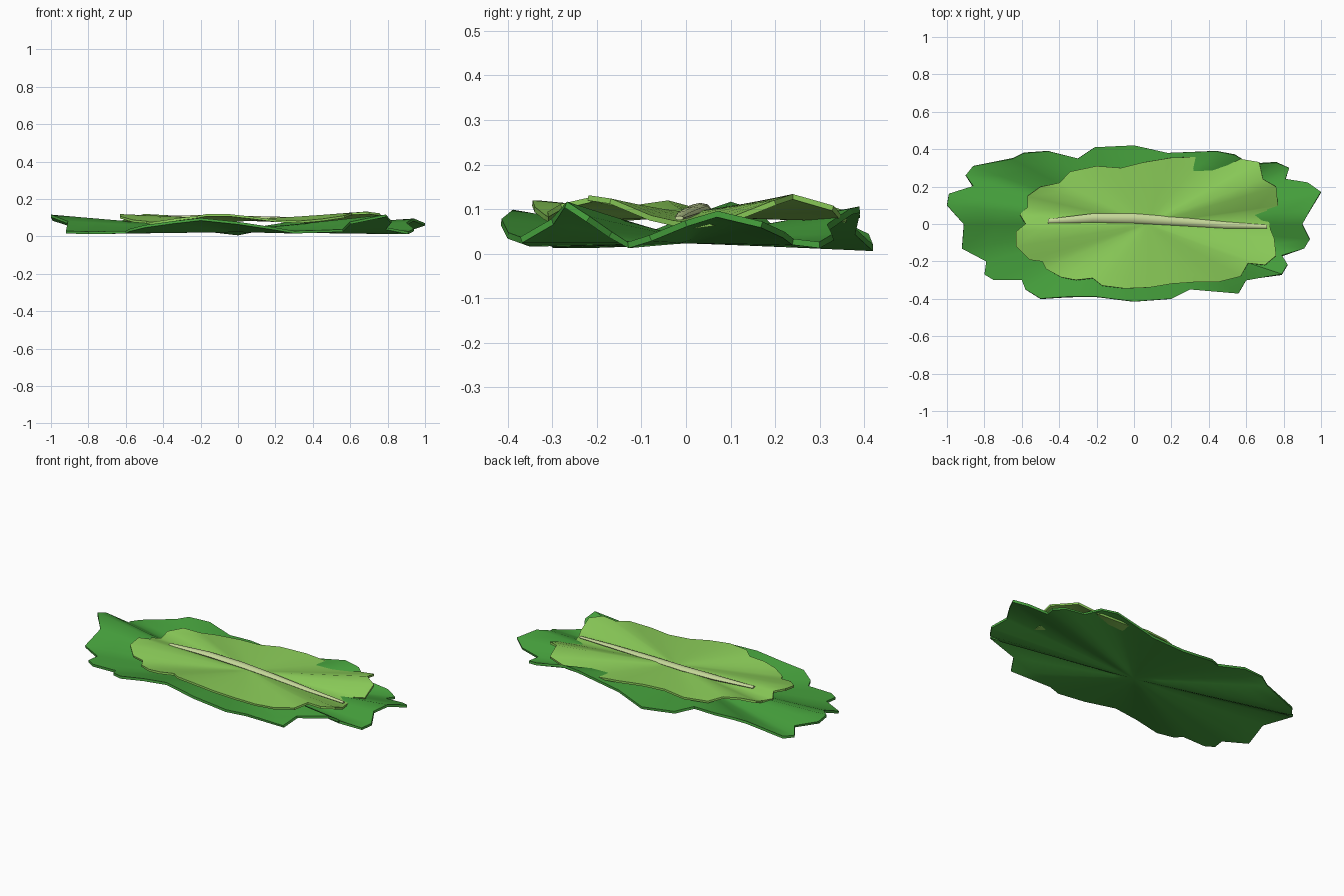
import bpy, bmesh, math
from mathutils import Vector

if "Cube" in bpy.data.objects:
    bpy.data.objects.remove(bpy.data.objects["Cube"])


def material(name, color):
    m = bpy.data.materials.new(name)
    m.diffuse_color = (*color, 1)
    m.use_nodes = True
    m.node_tree.nodes["Principled BSDF"].inputs["Base Color"].default_value = m.diffuse_color
    return m


def finish(name, bm, mat):
    bmesh.ops.recalc_face_normals(bm, faces=bm.faces)
    me = bpy.data.meshes.new(name)
    bm.to_mesh(me)
    bm.free()
    ob = bpy.data.objects.new(name, me)
    bpy.context.collection.objects.link(ob)
    me.materials.append(mat)
    return ob


def wave(keys, deg):
    # rim height, eased between (angle, height) keys
    ring = [(keys[-1][0] - 360, keys[-1][1])] + keys + [(keys[0][0] + 360, keys[0][1])]
    for (a, za), (b, zb) in zip(ring, ring[1:]):
        if a <= deg <= b:
            f = (deg - a) / (b - a)
            return za + (zb - za) * (f * 0.5 + (1 - math.cos(math.pi * f)) * 0.25)
    return keys[0][1]


def leaf(name, outline, keys, centre, size, mat, power, thick, rings=6):
    cx, cy, cz = centre
    bm = bmesh.new()
    mid = bm.verts.new(centre)
    loops = []
    for k in range(1, rings + 1):
        r = k / rings
        row = []
        for x, y in outline:
            deg = math.degrees(math.atan2((y - cy) / size[1], (x - cx) / size[0])) % 360
            z = cz + (wave(keys, deg) - cz) * r ** power
            row.append(bm.verts.new((cx + (x - cx) * r, cy + (y - cy) * r, z)))
        loops.append(row)
    n = len(outline)
    for i in range(n):
        j = (i + 1) % n
        bm.faces.new((mid, loops[0][i], loops[0][j]))
        for a, b in zip(loops, loops[1:]):
            bm.faces.new((a[i], b[i], b[j], a[j]))
    ob = finish(name, bm, mat)
    sol = ob.modifiers.new("thickness", 'SOLIDIFY')
    sol.thickness, sol.offset = thick, 0
    return ob


# Large dark outer leaf
outer_outline = [
    (1.0, .17), (.93, .22), (.81, .24), (.83, .30), (.76, .33), (.62, .32), (.54, .37),
    (.44, .39), (.18, .38), (0, .42), (-.21, .41), (-.30, .35), (-.46, .39), (-.59, .38),
    (-.65, .35), (-.86, .31), (-.90, .26), (-.86, .20), (-.99, .16), (-1.0, .10),
    (-.91, 0), (-.92, -.13), (-.79, -.20), (-.80, -.27), (-.75, -.30), (-.60, -.30),
    (-.58, -.35), (-.50, -.40), (-.35, -.39), (-.20, -.39), (0, -.415), (.20, -.40),
    (.30, -.35), (.56, -.37), (.60, -.30), (.79, -.27), (.82, -.22), (.79, -.17),
    (.91, -.13), (.94, -.08), (.90, 0), (.94, .07)]
outer_wave = [(11, .09), (40, .018), (62, .104), (92, .009), (120, .095), (143, .015),
              (165, .112), (200, .02), (228, .02), (258, .092), (297, .012),
              (320, .113), (339, .016)]
# Smaller pale inner leaf
inner_outline = [
    (.72, .02), (.71, .08), (.77, .10), (.76, .20), (.69, .24), (.67, .33), (.55, .35),
    (.37, .36), (.20, .355), (.05, .33), (-.07, .30), (-.20, .31), (-.34, .28),
    (-.40, .22), (-.50, .20), (-.57, .15), (-.57, .09), (-.61, .05), (-.58, 0),
    (-.63, -.04), (-.63, -.12), (-.56, -.19), (-.49, -.20), (-.47, -.24), (-.39, -.285),
    (-.31, -.30), (-.22, -.29), (-.17, -.33), (-.05, -.345), (.08, -.34), (.20, -.32),
    (.33, -.31), (.45, -.31), (.57, -.28), (.61, -.21), (.70, -.22), (.76, -.17),
    (.75, -.08), (.73, -.03)]
inner_wave = [(8, .06), (38, .128), (60, .07), (90, .1), (120, .078), (145, .115),
              (165, .075), (188, .115), (222, .07), (255, .118), (290, .075),
              (328, .128), (352, .07)]

leaves = [
    leaf("outer_leaf", outer_outline, outer_wave, (0, 0, .03), (.95, .4),
         material("dark_green", (.06, .35, .045)), 1.1, .014),
    leaf("inner_leaf", inner_outline, inner_wave, (.07, 0, .088), (.69, .34),
         material("light_green", (.26, .61, .10)), 1.3, .012)]

# Tapered centre rib: x, y, z, half width
path = [(-.46, .015, .103, .012), (-.22, .032, .102, .024), (0, .03, .098, .026),
        (.22, .015, .094, .023), (.48, -.005, .086, .018), (.71, -.015, .08, .010)]
bm = bmesh.new()
rows = []
for x, y, z, w in path:
    rows.append([bm.verts.new(Vector((x, y + w * math.cos(a), z + .5 * w * math.sin(a))))
                 for a in (i * math.pi / 4 for i in range(8))])
for a, b in zip(rows, rows[1:]):
    for i in range(8):
        j = (i + 1) % 8
        bm.faces.new((a[i], a[j], b[j], b[i]))
bm.faces.new(rows[0])
bm.faces.new(rows[-1])
rib = finish("centre_rib", bm, material("pale_rib", (.56, .68, .32)))

# Smooth shading with sharp rims
for ob in leaves + [rib]:
    bpy.ops.object.select_all(action='DESELECT')
    ob.select_set(True)
    bpy.context.view_layer.objects.active = ob
    for m in list(ob.modifiers):
        bpy.ops.object.modifier_apply(modifier=m.name)
    bpy.ops.object.shade_smooth_by_angle(angle=math.radians(40))
